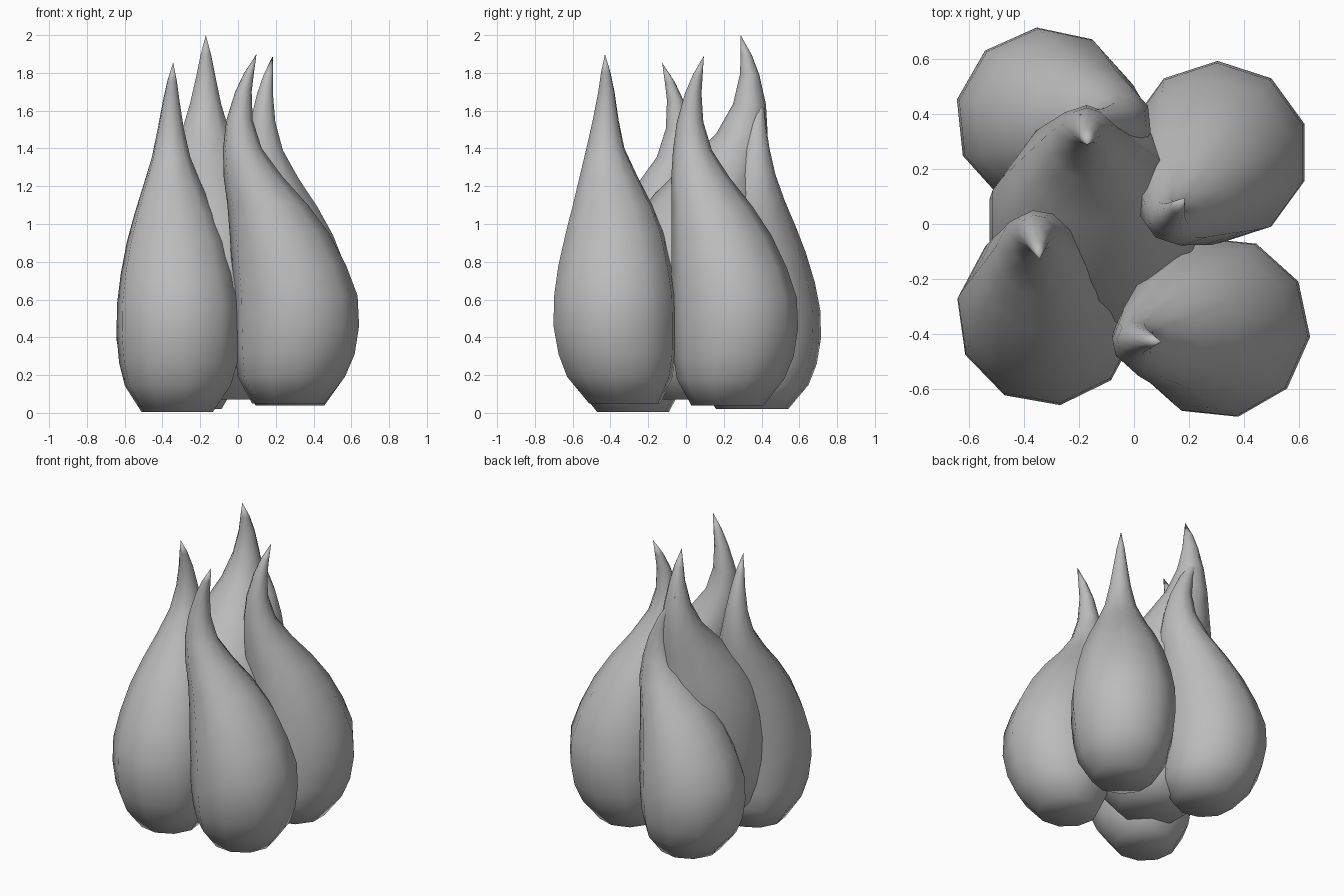
import bpy, bmesh, math
from mathutils import Vector

cube = bpy.data.objects.get("Cube")
if cube:
    bpy.data.objects.remove(cube, do_unlink=True)

grey = bpy.data.materials.new("soft_grey")
grey.use_nodes = True
grey.diffuse_color = (0.5, 0.5, 0.5, 1)
grey.node_tree.nodes["Principled BSDF"].inputs["Base Color"].default_value = (0.5, 0.5, 0.5, 1)

SIDES = 10
# Bulb sections: height, lean, sideways drift, radius
SECTIONS = [
    (0.00, 0.00, 0.00, 0.192), (0.14, -0.02, 0.02, 0.285),
    (0.26, -0.04, 0.03, 0.318), (0.41, -0.05, 0.04, 0.333),
    (0.57, -0.045, 0.04, 0.33), (0.73, -0.01, 0.045, 0.305),
    (0.90, 0.04, 0.05, 0.265), (1.05, 0.10, 0.065, 0.215),
    (1.20, 0.175, 0.09, 0.157), (1.35, 0.23, 0.11, 0.103),
    (1.50, 0.245, 0.11, 0.070), (1.65, 0.225, 0.105, 0.044),
    (1.75, 0.195, 0.105, 0.026),
]
TIP = (1.85, 0.155, 0.105)


def bulb(name, base, heading, drift=1.0, width=1.0, height=1.0, full=0.0, hook=0.0):
    """Loft a clove that leans towards heading (degrees) and hooks back at the tip.
    full fattens the shoulder, hook bends the neck further back."""
    a = math.radians(heading)
    lean = Vector((math.cos(a), math.sin(a), 0))
    side = Vector((-lean.y, lean.x, 0))

    def centre(z, u, v):
        u -= hook * max(0, z - 1.2) / 0.65
        return (Vector(base) + (lean * u + side * v * drift) * width
                + Vector((0, 0, z * height)))

    bm = bmesh.new()
    rings = []
    for z, u, v, r in SECTIONS:
        c = centre(z, u, v)
        radius = r * width + full * math.sin(math.pi * z / TIP[0]) ** 3
        ring = []
        for i in range(SIDES):
            t = math.tau * i / SIDES
            ring.append(bm.verts.new(
                c + (lean * math.cos(t) + side * math.sin(t)) * radius))
        rings.append(ring)
    tip = bm.verts.new(centre(*TIP))
    bm.faces.new(rings[0][::-1])
    for i in range(SIDES):
        j = (i + 1) % SIDES
        for low, high in zip(rings, rings[1:]):
            bm.faces.new((low[i], low[j], high[j], high[i]))
        bm.faces.new((rings[-1][i], rings[-1][j], tip))
    bmesh.ops.recalc_face_normals(bm, faces=bm.faces)

    mesh = bpy.data.meshes.new(name)
    bm.to_mesh(mesh)
    bm.free()
    mesh.materials.append(grey)
    mesh.shade_smooth()
    obj = bpy.data.objects.new(name, mesh)
    bpy.context.collection.objects.link(obj)
    return obj


# Four outer bulbs around a larger central one
bulb("front_right_bulb", (-0.322, -0.28, 0.005), 98, drift=0.0)
bulb("front_left_bulb", (0.265, -0.325, 0.05), 174, drift=1.15)
bulb("back_left_bulb", (0.275, 0.22, 0.04), 234, drift=0.0)
bulb("back_right_bulb", (-0.275, 0.35, 0.02), 348, drift=0.6, height=0.92, hook=0.09)
bulb("centre_bulb", (-0.135, 0.015, 0.07), 90, drift=0.3, width=1.12, height=1.043,
     full=0.05, hook=-0.09)
